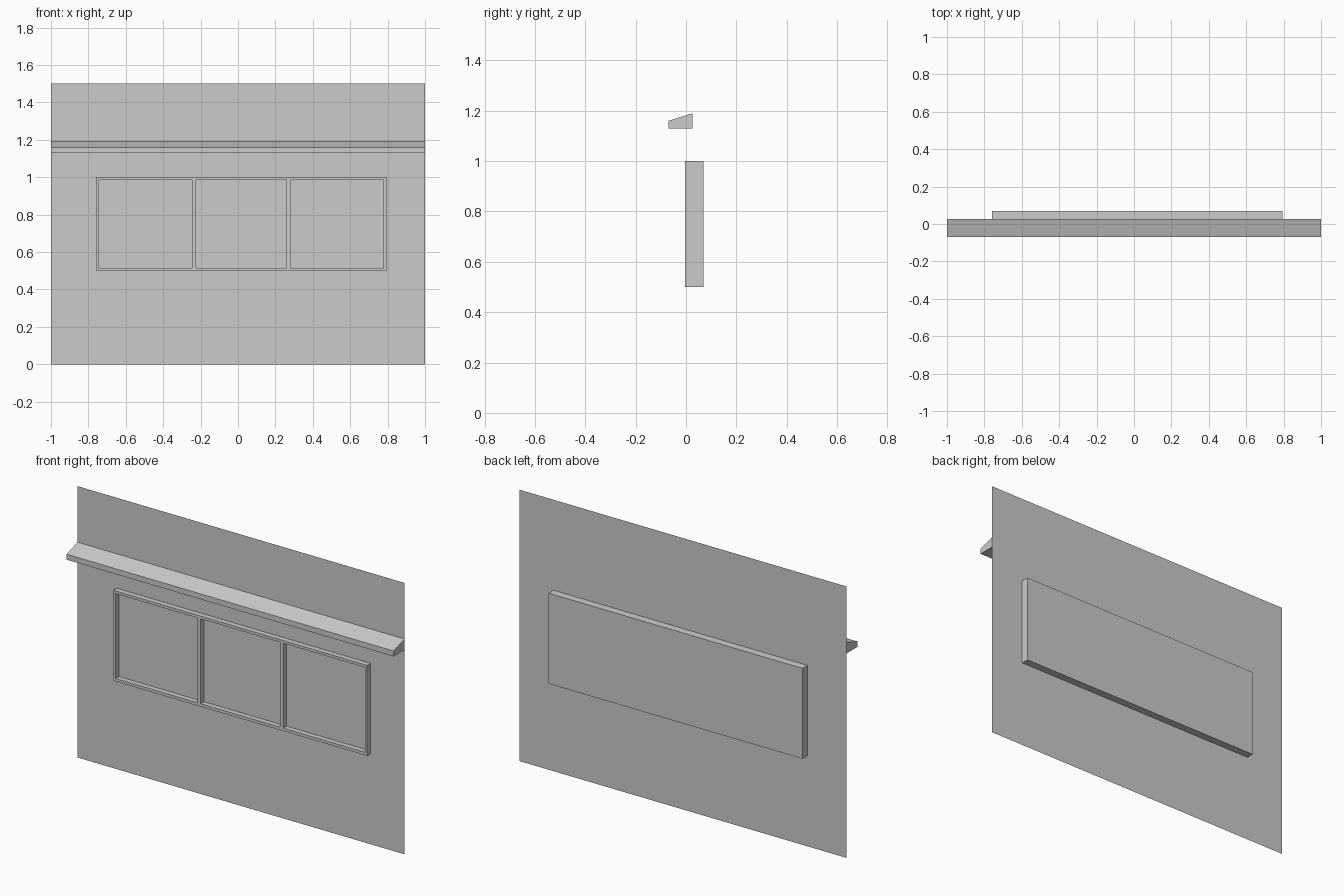
import bpy, bmesh

if "Cube" in bpy.data.objects:
    bpy.data.objects.remove(bpy.data.objects["Cube"])

WALL_Y, FRONT_Y, BACK_Y = 0.026, -0.004, 0.069


def make_object(name, bm):
    mesh = bpy.data.meshes.new(name)
    bm.to_mesh(mesh)
    bm.free()
    obj = bpy.data.objects.new(name, mesh)
    bpy.context.collection.objects.link(obj)
    return obj


def rect(bm, x0, x1, z0, z1, y):
    return [bm.verts.new((x, y, z)) for x, z in ((x0, z0), (x1, z0), (x1, z1), (x0, z1))]


def extrude(bm, verts, offset):
    """Closed prism from a loop of vertices."""
    face = bm.faces.new(verts)
    ext = bmesh.ops.extrude_face_region(bm, geom=[face], use_keep_orig=True)
    moved = [g for g in ext["geom"] if isinstance(g, bmesh.types.BMVert)]
    bmesh.ops.translate(bm, verts=moved, vec=offset)
    bmesh.ops.recalc_face_normals(bm, faces=bm.faces)


# Wall sheet
bm = bmesh.new()
bm.faces.new(rect(bm, -1, 1, 0, 1.5, WALL_Y))
make_object("wall", bm)

# Sloped ledge above the window
bm = bmesh.new()
profile = [(WALL_Y, 1.13), (WALL_Y, 1.19), (-0.069, 1.16), (-0.069, 1.13)]
extrude(bm, [bm.verts.new((-1, y, z)) for y, z in profile], (2, 0, 0))
make_object("ledge", bm)

# Window: a block through the wall with three recessed panes
x_lines = [-0.76, -0.745, -0.245, -0.225, 0.26, 0.28, 0.778, 0.793]
z_lines = [0.5, 0.516, 0.985, 1.0]
bm = bmesh.new()
grid = [[bm.verts.new((x, FRONT_Y, z)) for z in z_lines] for x in x_lines]
panes = []
for i in range(len(x_lines) - 1):
    for j in range(len(z_lines) - 1):
        f = bm.faces.new((grid[i][j], grid[i + 1][j], grid[i + 1][j + 1], grid[i][j + 1]))
        if j == 1 and i % 2 == 1:
            panes.append(f)

# Outer sides and closed back
rim = [e for e in bm.edges if e.is_boundary]
ext = bmesh.ops.extrude_edge_only(bm, edges=rim)["geom"]
back = [g for g in ext if isinstance(g, bmesh.types.BMVert)]
bmesh.ops.translate(bm, verts=back, vec=(0, BACK_Y - FRONT_Y, 0))
bmesh.ops.contextual_create(bm, geom=[g for g in ext if isinstance(g, bmesh.types.BMEdge)])

# Sink the panes just short of the wall plane
for f in panes:
    new = bmesh.ops.extrude_discrete_faces(bm, faces=[f])["faces"][0]
    bmesh.ops.translate(bm, verts=list(new.verts), vec=(0, WALL_Y - 0.001 - FRONT_Y, 0))
bmesh.ops.recalc_face_normals(bm, faces=bm.faces)
bmesh.ops.dissolve_limit(bm, angle_limit=0.01, verts=bm.verts, edges=bm.edges)
make_object("window_frame", bm)
